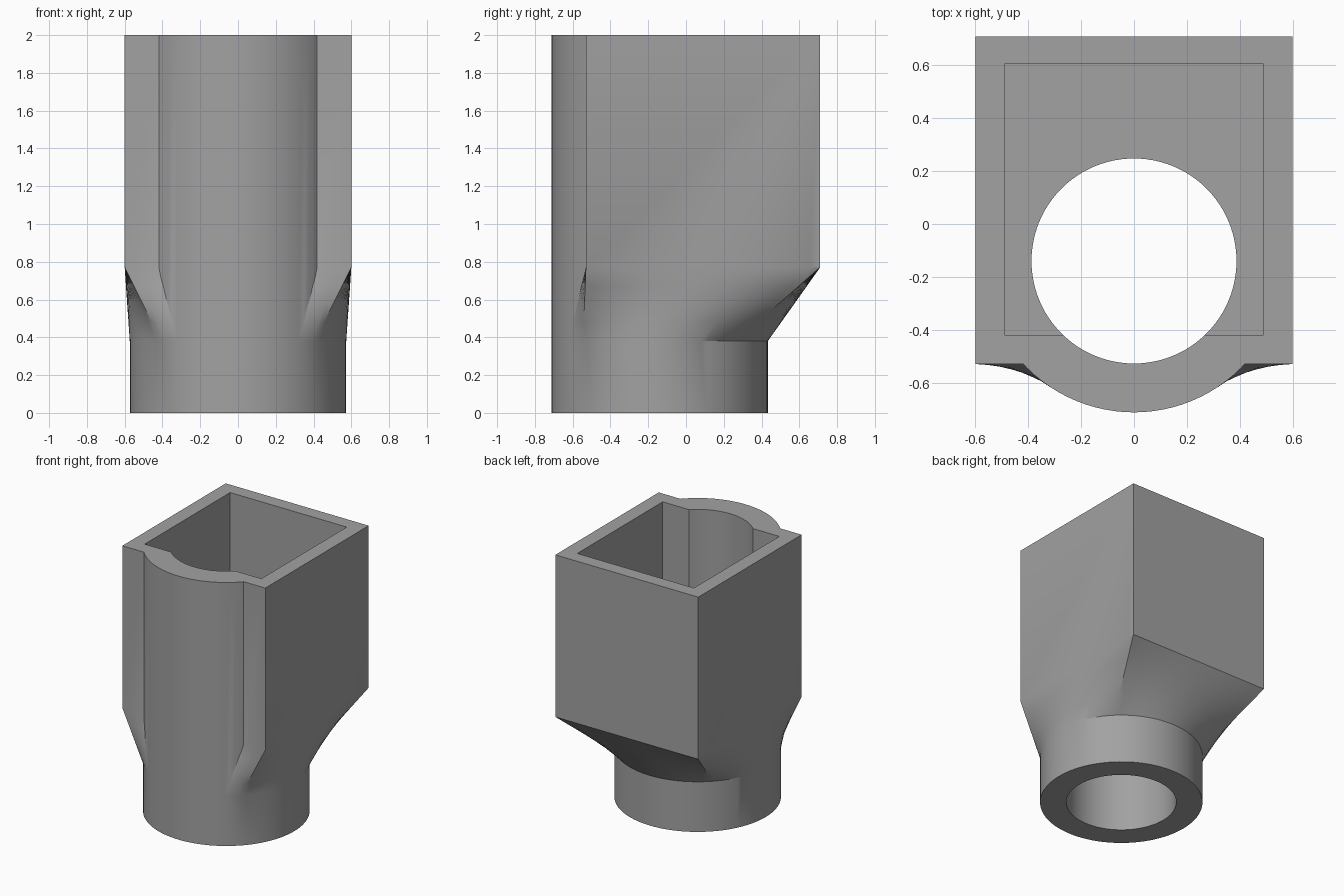
import bpy, bmesh, math

if "Cube" in bpy.data.objects:
    bpy.data.objects.remove(bpy.data.objects["Cube"])

SEG = 96            # points round each section
CY = -0.14          # y of the pipe axis
R_OUT, R_IN = 0.573, 0.388


def circle(r, z):
    """Ring of points starting at the front left diagonal."""
    return [(r * math.cos(a), CY + r * math.sin(a), z)
            for a in (math.radians(-135) + 2 * math.pi * i / SEG for i in range(SEG))]


def rectangle(x, y0, y1, z):
    """Ring with the same point count, one quarter per side."""
    c = [(-x, y0), (x, y0), (x, y1), (-x, y1)]
    q = SEG // 4
    pts = []
    for k in range(4):
        (ax, ay), (bx, by) = c[k], c[(k + 1) % 4]
        pts += [(ax + (bx - ax) * i / q, ay + (by - ay) * i / q, z) for i in range(q)]
    return pts


def blend(a, b, t):
    return [tuple(p + (s - p) * t for p, s in zip(u, v)) for u, v in zip(a, b)]


def skin(name, rings):
    """Closed solid through a stack of rings."""
    bm = bmesh.new()
    rows = [[bm.verts.new(p) for p in ring] for ring in rings]
    for lo, hi in zip(rows, rows[1:]):
        for i in range(SEG):
            j = (i + 1) % SEG
            bm.faces.new((lo[i], lo[j], hi[j], hi[i]))
    bm.faces.new(rows[0][::-1])
    bm.faces.new(rows[-1])
    bmesh.ops.triangulate(bm, faces=[f for f in bm.faces if len(f.verts) == 4])
    bmesh.ops.recalc_face_normals(bm, faces=bm.faces)
    me = bpy.data.meshes.new(name)
    bm.to_mesh(me)
    bm.free()
    ob = bpy.data.objects.new(name, me)
    bpy.context.collection.objects.link(ob)
    return ob


def combine(body, other, operation):
    mod = body.modifiers.new(operation.lower(), 'BOOLEAN')
    mod.operation, mod.solver, mod.object = operation, 'EXACT', other
    bpy.context.view_layer.objects.active = body
    bpy.ops.object.modifier_apply(modifier=mod.name)
    bpy.data.objects.remove(other)


# Square socket with its round-to-square transition
low, high = circle(R_OUT, 0.38), rectangle(0.6, -0.53, 0.71, 0.77)
steps = [blend(low, high, i / 4) for i in range(5)]
body = skin("duct_adapter", steps + [rectangle(0.6, -0.53, 0.71, 2.0)])

# Full-height round pipe, bulging out at the front
combine(body, skin("pipe", [circle(R_OUT, 0), circle(R_OUT, 0.38), circle(R_OUT, 2.0)]), 'UNION')

# Square pocket, then the through bore
combine(body, skin("pocket_cutter", [rectangle(0.49, -0.42, 0.605, 0.77),
                                     rectangle(0.49, -0.42, 0.605, 2.2)]), 'DIFFERENCE')
combine(body, skin("bore_cutter", [circle(R_IN, -0.2), circle(R_IN, 2.2)]), 'DIFFERENCE')

# Merge the flat areas back into clean faces
bm = bmesh.new()
bm.from_mesh(body.data)
bmesh.ops.remove_doubles(bm, verts=bm.verts, dist=0.0003)
bmesh.ops.dissolve_limit(bm, angle_limit=math.radians(0.2), verts=bm.verts, edges=bm.edges)
bm.to_mesh(body.data)
bm.free()

# Plain grey finish
grey = bpy.data.materials.new("grey")
grey.diffuse_color = (0.36, 0.36, 0.36, 1)
grey.use_nodes = True
grey.node_tree.nodes["Principled BSDF"].inputs["Base Color"].default_value = grey.diffuse_color
body.data.materials.clear()
body.data.materials.append(grey)
for p in body.data.polygons:
    p.material_index = 0

bpy.ops.object.select_all(action='DESELECT')
body.select_set(True)
bpy.context.view_layer.objects.active = body
bpy.ops.object.shade_smooth_by_angle(angle=math.radians(25))
